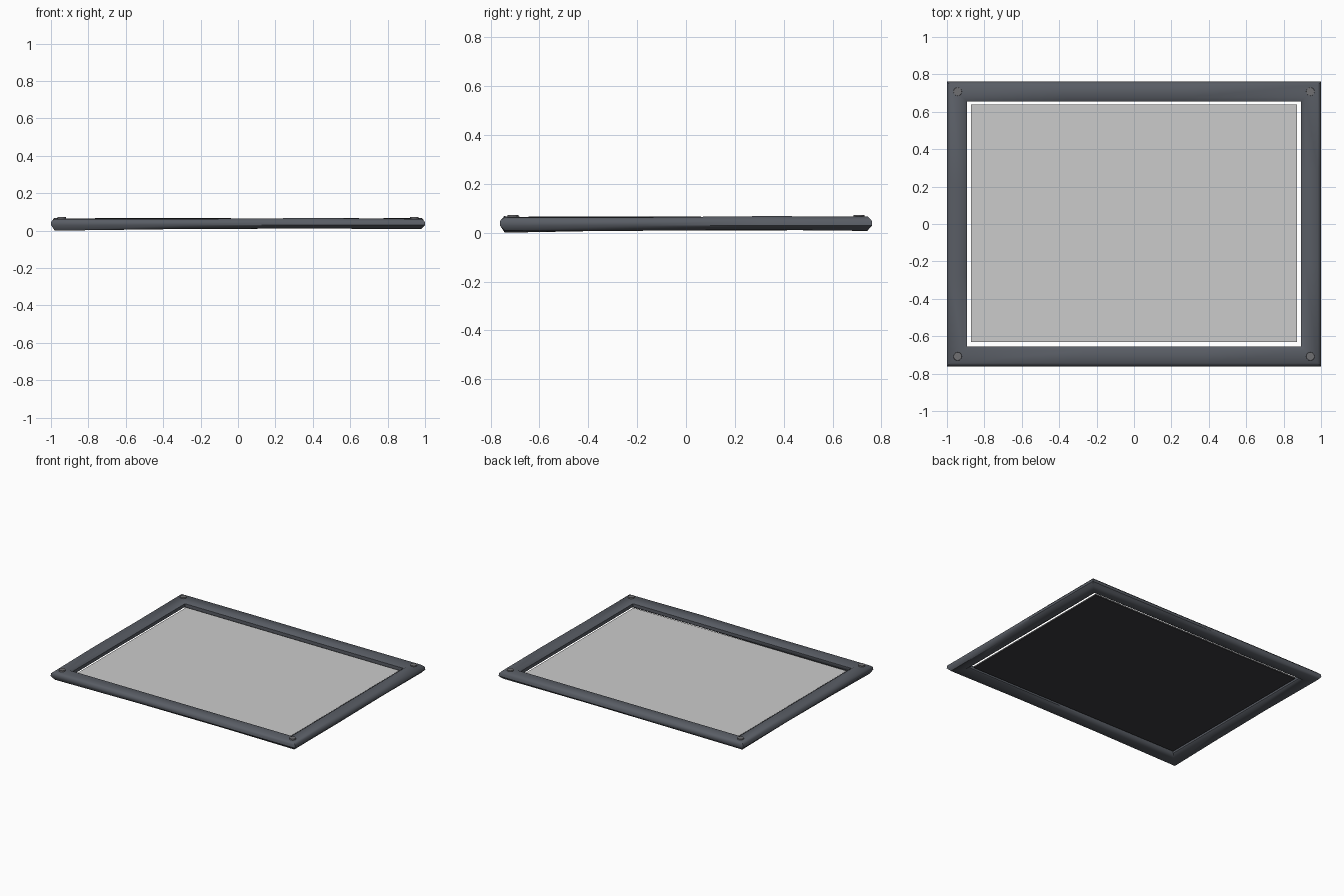
import bpy, bmesh, math, random
from mathutils import Vector

if "Cube" in bpy.data.objects:
    bpy.data.objects.remove(bpy.data.objects["Cube"])

random.seed(4)

def material(name, color):
    m = bpy.data.materials.new(name)
    m.diffuse_color = color
    m.use_nodes = True
    m.node_tree.nodes["Principled BSDF"].inputs["Base Color"].default_value = m.diffuse_color
    return m

slate = material("slate", (0.10, 0.11, 0.13, 1))
backing = material("backing", (0.045, 0.045, 0.05, 1))
bolt_grey = material("bolt_grey", (0.16, 0.16, 0.17, 1))

def finish(bm, name, mat=None):
    bmesh.ops.recalc_face_normals(bm, faces=bm.faces)
    me = bpy.data.meshes.new(name)
    bm.to_mesh(me)
    bm.free()
    ob = bpy.data.objects.new(name, me)
    bpy.context.collection.objects.link(ob)
    if mat:
        me.materials.append(mat)
    return ob

# Frame: octagonal section swept round a mitred rectangle, slightly hand-hewn
HX, HY, W = 1.0, 0.762, 0.107
profile = [(0.0, 0.030), (0.002, 0.050), (0.018, 0.065), (0.085, 0.065),
           (W, 0.052), (W, 0.028), (0.085, 0.012), (0.020, 0.010)]
corners = [(-1, -1), (1, -1), (1, 1), (-1, 1)]
bm = bmesh.new()
rings = []
for i, (cx, cy) in enumerate(corners):
    nx, ny = corners[(i + 1) % 4]
    for t in (0.0, 0.35, 0.7):
        ring = []
        for k, (d, z) in enumerate(profile):
            a = Vector((cx * (HX - d), cy * (HY - d), z))
            b = Vector((nx * (HX - d), ny * (HY - d), z))
            p = a.lerp(b, t)
            if k in (2, 7, 6):
                p.z += random.uniform(-0.004, 0.003)
            p.z = max(p.z, 0.004)
            ring.append(bm.verts.new(p))
        rings.append(ring)
n = len(profile)
for i, r in enumerate(rings):
    s = rings[(i + 1) % len(rings)]
    for k in range(n):
        bm.faces.new((r[k], s[k], s[(k + 1) % n], r[(k + 1) % n]))
# lowest corner touches the ground
rings[0][7].co.z = 0.0
frame = finish(bm, "frame", slate)
bpy.context.view_layer.objects.active = frame
frame.select_set(True)
bpy.ops.object.shade_smooth_by_angle(angle=math.radians(50))

# Picture sheet on a dark backing board
def slab(name, z0, z1, mat=None):
    bm = bmesh.new()
    bmesh.ops.create_cube(bm, size=1)
    for v in bm.verts:
        v.co = Vector((v.co.x * 1.744, v.co.y * 1.272 + 0.004,
                       z0 + (v.co.z + 0.5) * (z1 - z0)))
    return finish(bm, name, mat)

slab("backing_board", 0.024, 0.032, backing)
slab("picture_sheet", 0.032, 0.036)

# Corner bolts
for i, (sx, sy) in enumerate(corners):
    bm = bmesh.new()
    bmesh.ops.create_cone(bm, cap_ends=True, segments=12, radius1=0.024,
                          radius2=0.022, depth=0.022)
    bmesh.ops.translate(bm, verts=bm.verts, vec=(sx * 0.943, sy * 0.708, 0.062))
    finish(bm, f"corner_bolt_{i + 1}", bolt_grey)
